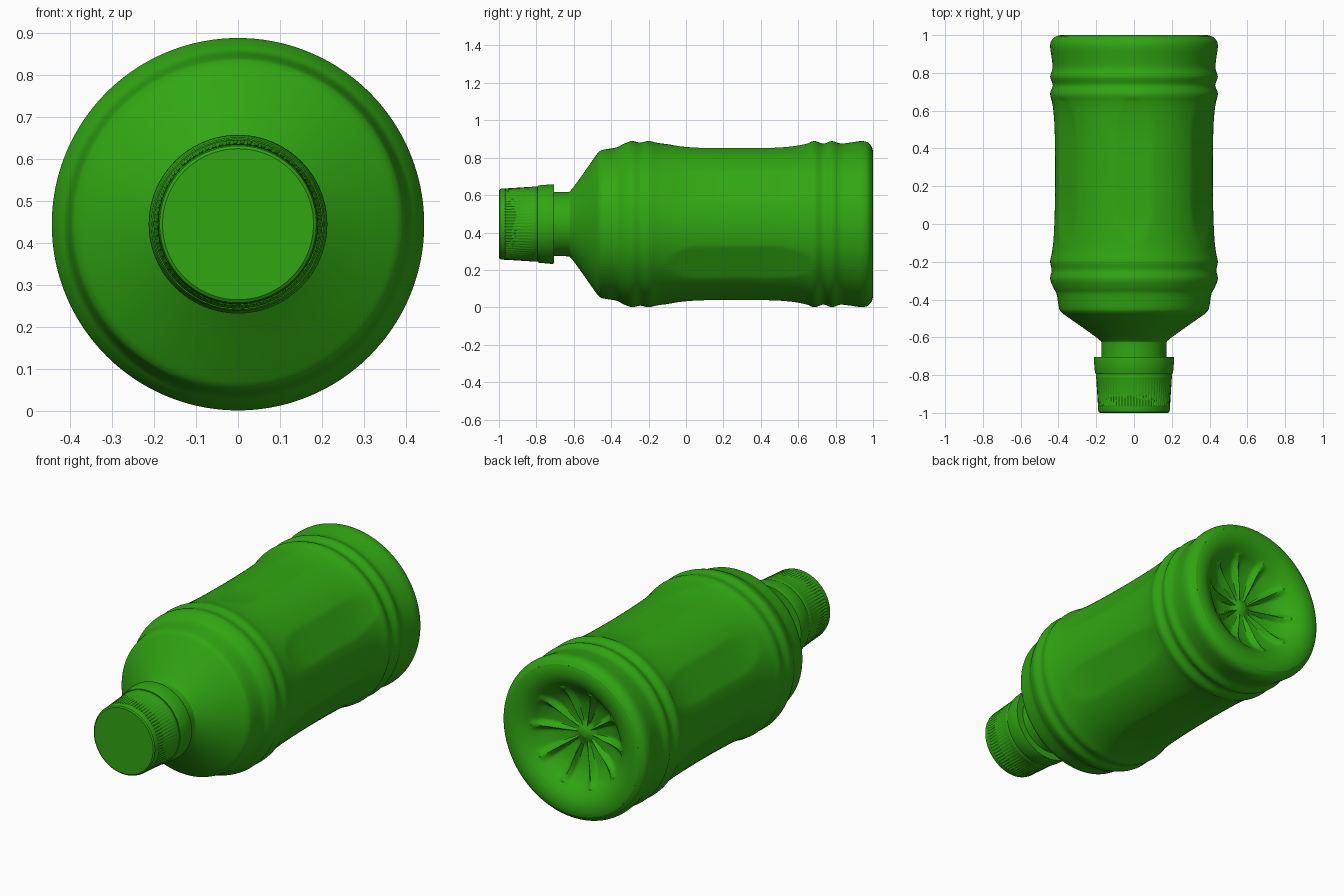
import bpy, bmesh, math

if "Cube" in bpy.data.objects:
    bpy.data.objects.remove(bpy.data.objects["Cube"], do_unlink=True)

AXIS_Z = 0.445  # height of the bottle's axis, which runs along y

green = bpy.data.materials.new("bottle green")
green.use_nodes = True
colour = (0.03, 0.38, 0.006, 1)
green.diffuse_color = colour
green.node_tree.nodes["Principled BSDF"].inputs["Base Color"].default_value = colour


def smooth_profile(pts, steps):
    """Catmull-Rom curve through (y, r) points."""
    p = [pts[0]] + pts + [pts[-1]]
    out = []
    for a, b, c, d in zip(p, p[1:], p[2:], p[3:]):
        for s in range(steps):
            t = s / steps
            out.append(tuple(0.5 * (2 * b[k] + (c[k] - a[k]) * t
                       + (2 * a[k] - 5 * b[k] + 4 * c[k] - d[k]) * t * t
                       + (3 * b[k] - a[k] - 3 * c[k] + d[k]) * t ** 3) for k in (0, 1)))
    return out + [pts[-1]]


def lathe(name, profile, segs, shape=None, angle=40):
    """Spin (y, r) points round the axis; shape(y, r, theta) may alter them."""
    bm = bmesh.new()
    rings = []
    for y, r in profile:
        if r < 1e-4:
            rings.append([bm.verts.new((0, y, AXIS_Z))])
            continue
        ring = []
        for i in range(segs):
            a = math.tau * i / segs
            yy, rr = shape(y, r, a) if shape else (y, r)
            ring.append(bm.verts.new((rr * math.cos(a), yy, AXIS_Z + rr * math.sin(a))))
        rings.append(ring)
    for p, q in zip(rings, rings[1:]):
        for i in range(segs):
            j = (i + 1) % segs
            if len(p) == 1:
                bm.faces.new((p[0], q[i], q[j]))
            elif len(q) == 1:
                bm.faces.new((p[i], p[j], q[0]))
            else:
                bm.faces.new((p[i], p[j], q[j], q[i]))
    bmesh.ops.recalc_face_normals(bm, faces=bm.faces)
    me = bpy.data.meshes.new(name)
    bm.to_mesh(me)
    bm.free()
    me.materials.append(green)
    ob = bpy.data.objects.new(name, me)
    bpy.context.collection.objects.link(ob)
    bpy.ops.object.select_all(action="DESELECT")
    ob.select_set(True)
    bpy.context.view_layer.objects.active = ob
    bpy.ops.object.shade_smooth_by_angle(angle=math.radians(angle))
    return ob


# Body: neck, shoulder, two grooved bands and the waist
def grip_panels(y, r, a):
    """Six flattened oval grip panels round the waist."""
    if -0.12 < y < 0.66:
        off = (a % (math.pi / 3)) - math.pi / 6
        flat = 0.406 + 0.018 * ((y - 0.27) / 0.35) ** 4
        r = min(r, flat / math.cos(off))
    return y, r


body = [(-0.74, 0.172), (-0.64, 0.172), (-0.615, 0.182), (-0.56, 0.255),
        (-0.49, 0.355), (-0.465, 0.387), (-0.44, 0.398), (-0.37, 0.410),
        (-0.335, 0.428), (-0.29, 0.444), (-0.245, 0.436), (-0.20, 0.444),
        (-0.15, 0.434), (-0.08, 0.426), (0.02, 0.421), (0.15, 0.418),
        (0.27, 0.417), (0.40, 0.418), (0.52, 0.421), (0.60, 0.427),
        (0.645, 0.434), (0.69, 0.444), (0.735, 0.430), (0.78, 0.444),
        (0.825, 0.431), (0.88, 0.436), (0.94, 0.444), (0.975, 0.435),
        (0.995, 0.410)]
lathe("bottle_body", smooth_profile(body, 4), 192, grip_panels)


# Base: rounded foot and a hollow with radial ribs
def base_ribs(y, r, a):
    if 0.05 < r < 0.28:
        fade = math.sin(math.pi * (r - 0.05) / 0.23) ** 0.5
        rib = max(0.0, math.cos(10 * a)) ** 3
        y += 0.03 * fade * rib
    return y, r


base = [(0.995, 0.410), (1.0, 0.385), (0.998, 0.35), (0.985, 0.315),
        (0.96, 0.28), (0.925, 0.245), (0.895, 0.19), (0.88, 0.12),
        (0.875, 0.07), (0.885, 0.04), (0.893, 0.02), (0.895, 0.0)]
lathe("bottle_base", smooth_profile(base, 4), 160, base_ribs)

# Tamper ring below the cap
ring = [(-0.705, 0.165), (-0.705, 0.211), (-0.715, 0.213), (-0.785, 0.207),
        (-0.795, 0.203), (-0.795, 0.165)]
lathe("tamper_ring", ring, 96)


# Screw cap with fine grip ridges
def knurl(y, r, a):
    if -0.965 < y < -0.82 and round(a / math.tau * 216) % 3 == 0:
        r -= 0.006
    return y, r


cap = [(-0.793, 0.165), (-0.793, 0.197), (-0.80, 0.201), (-0.815, 0.201),
       (-0.819, 0.200), (-0.96, 0.191), (-0.967, 0.191), (-0.985, 0.190),
       (-0.995, 0.187), (-1.0, 0.180), (-1.0, 0.0)]
lathe("screw_cap", cap, 216, knurl, 35)
